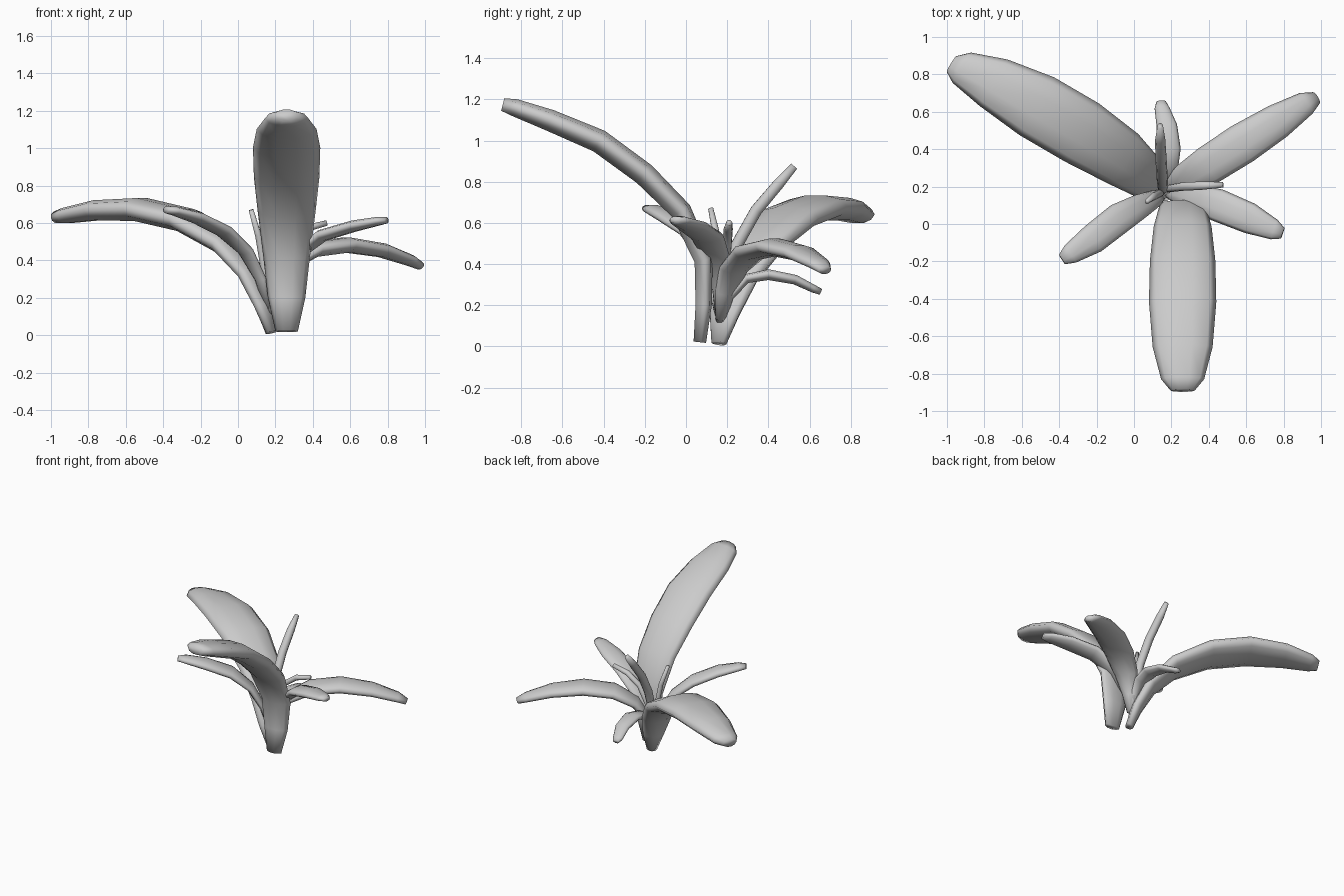
import bpy, bmesh, math
from mathutils import Vector

SIDES = 10


def leaf(name, stations, thick, cup=0.03):
    """Sweep a fleshy lens section along (x, y, z, width) stations."""
    pos = [Vector(s[:3]) for s in stations]
    widths = [s[3] for s in stations]
    wmax, n = max(widths), len(pos)

    heading = pos[-1] - pos[0]
    side = Vector((heading.x, heading.y, 0)).normalized().cross(Vector((0, 0, 1)))
    bm = bmesh.new()
    rings = []
    for i, (p, w) in enumerate(zip(pos, widths)):
        tan = (pos[min(i + 1, n - 1)] - pos[max(i - 1, 0)]).normalized()
        nor = side.cross(tan).normalized()
        depth = w * cup * 2 * (1 - i / (n - 1))        # channel fades out to the tip
        th = thick * (0.3 + 0.7 * min(1, w / wmax))
        ring = []
        for k in range(SIDES):
            a = 2 * math.pi * k / SIDES
            u, v = math.cos(a), math.sin(a)
            ring.append(bm.verts.new(p + side * (u * w / 2)
                                     + nor * (v * th / 2 + depth * (u * u - 0.5))))
        rings.append(ring)
    for r0, r1 in zip(rings, rings[1:]):
        for k in range(SIDES):
            j = (k + 1) % SIDES
            bm.faces.new((r0[k], r0[j], r1[j], r1[k]))
    bm.faces.new(rings[0][::-1])
    bm.faces.new(rings[-1])
    bmesh.ops.recalc_face_normals(bm, faces=bm.faces)
    for f in bm.faces:
        f.smooth = True
    me = bpy.data.meshes.new(name)
    bm.to_mesh(me)
    bm.free()
    bpy.context.collection.objects.link(bpy.data.objects.new(name, me))


# Two large outer leaves
leaf("front_leaf", [
    (.26, .07, .02, .12), (.26, .09, .2, .20), (.26, .09, .42, .25),
    (.26, -.02, .66, .31), (.26, -.2, .84, .35), (.26, -.42, 1.0, .36),
    (.26, -.66, 1.1, .32), (.26, -.83, 1.16, .23), (.26, -.89, 1.175, .13)], .12)
leaf("back_left_leaf", [
    (.18, .16, .015, .08), (.14, .19, .16, .17), (.07, .25, .33, .24),
    (-.06, .35, .49, .31), (-.28, .49, .62, .36), (-.52, .63, .675, .36),
    (-.75, .755, .67, .29), (-.92, .835, .64, .19), (-.975, .855, .63, .1)], .13)

# Medium leaves
leaf("back_right_leaf", [
    (.17, .17, .13, .06), (.2, .19, .26, .11), (.27, .235, .38, .17),
    (.4, .315, .46, .21), (.58, .43, .485, .22), (.77, .55, .455, .19),
    (.92, .645, .4, .13), (.975, .675, .37, .07)], .085)
leaf("front_left_leaf", [
    (.16, .17, .13, .05), (.12, .14, .3, .09), (.04, .1, .45, .13),
    (-.08, .03, .56, .165), (-.22, -.08, .63, .16), (-.34, -.16, .665, .11),
    (-.385, -.19, .67, .06)], .065)
leaf("right_leaf", [
    (.17, .17, .12, .05), (.21, .17, .27, .09), (.3, .15, .42, .14),
    (.45, .1, .535, .175), (.62, .03, .585, .165), (.75, -.03, .61, .11),
    (.795, -.05, .615, .06)], .065)
leaf("back_leaf", [
    (.17, .18, .12, .04), (.17, .21, .24, .07), (.18, .29, .33, .11),
    (.185, .4, .35, .13), (.175, .53, .325, .11), (.15, .62, .28, .08),
    (.145, .655, .265, .05)], .055)

# Narrow young shoots in the middle
leaf("tall_shoot", [
    (.16, .17, .12, .04), (.155, .19, .32, .055), (.15, .25, .5, .06),
    (.145, .34, .66, .06), (.14, .45, .79, .055), (.14, .525, .875, .03)], .06)
leaf("right_shoot", [
    (.17, .18, .13, .03), (.19, .19, .35, .04), (.26, .2, .5, .045),
    (.36, .205, .57, .045), (.475, .21, .6, .03)], .04)
leaf("small_shoot", [
    (.16, .17, .13, .03), (.14, .165, .35, .04), (.11, .15, .53, .04),
    (.07, .12, .67, .025)], .035)
